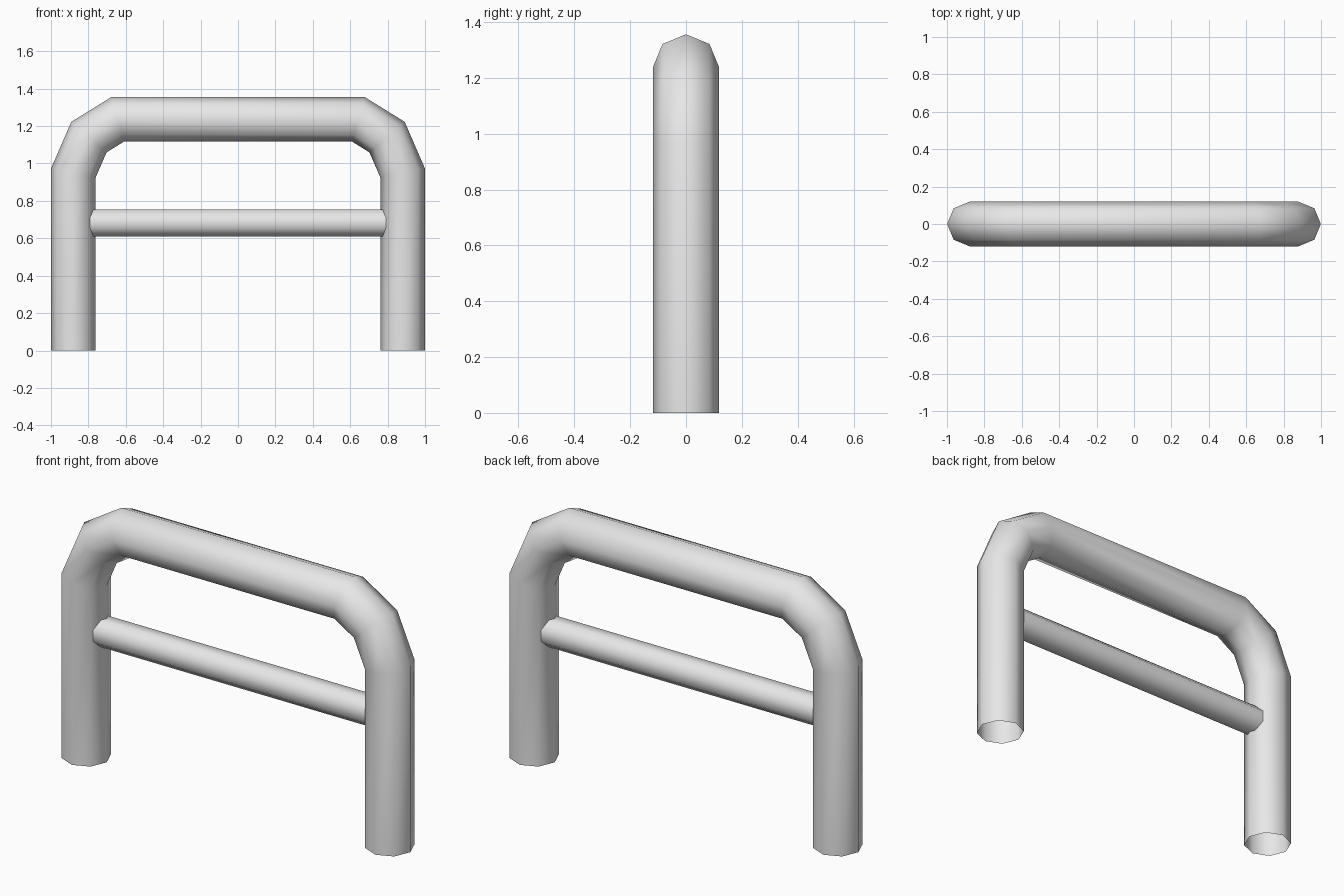
import bpy, bmesh, math
from mathutils import Vector

cube = bpy.data.objects.get("Cube")
if cube:
    bpy.data.objects.remove(cube, do_unlink=True)

grey = bpy.data.materials.new("light_grey")
grey.use_nodes = True
colour = (0.8, 0.8, 0.8, 1)
grey.diffuse_color = colour
grey.node_tree.nodes["Principled BSDF"].inputs["Base Color"].default_value = colour


def tube(name, path, radius, sides=8, turn=0.0):
    """Open-ended tube along an (x, z) path, with mitred bends."""
    pts = [Vector((x, 0, z)) for x, z in path]
    dirs = [(b - a).normalized() for a, b in zip(pts, pts[1:])]
    bm = bmesh.new()
    rings = []
    for i, p in enumerate(pts):
        before, after = dirs[max(i - 1, 0)], dirs[min(i, len(dirs) - 1)]
        tangent = (before + after).normalized()
        across = Vector((tangent.z, 0, -tangent.x)) * radius / tangent.dot(before)
        ring = []
        for k in range(sides):
            a = 2 * math.pi * k / sides + turn
            side = Vector((0, radius * math.sin(a), 0))
            ring.append(bm.verts.new(p + across * math.cos(a) + side))
        rings.append(ring)
    for r, s in zip(rings, rings[1:]):
        for k in range(sides):
            n = (k + 1) % sides
            bm.faces.new((r[k], r[n], s[n], s[k])).smooth = True
    bmesh.ops.recalc_face_normals(bm, faces=bm.faces)
    mesh = bpy.data.meshes.new(name)
    bm.to_mesh(mesh)
    bm.free()
    mesh.materials.append(grey)
    obj = bpy.data.objects.new(name, mesh)
    bpy.context.collection.objects.link(obj)
    return obj


# Bent main frame: one half profile, mirrored to the other side
half = [(0.88, 0), (0.88, 0.95), (0.797, 1.141), (0.642, 1.237)]
tube("main_frame", half + [(-x, z) for x, z in reversed(half)], 0.119)

# Thin crossbar between the legs, flat side forward
tube("crossbar", [(-0.81, 0.682), (0.81, 0.682)], 0.077, turn=math.pi / 8)
